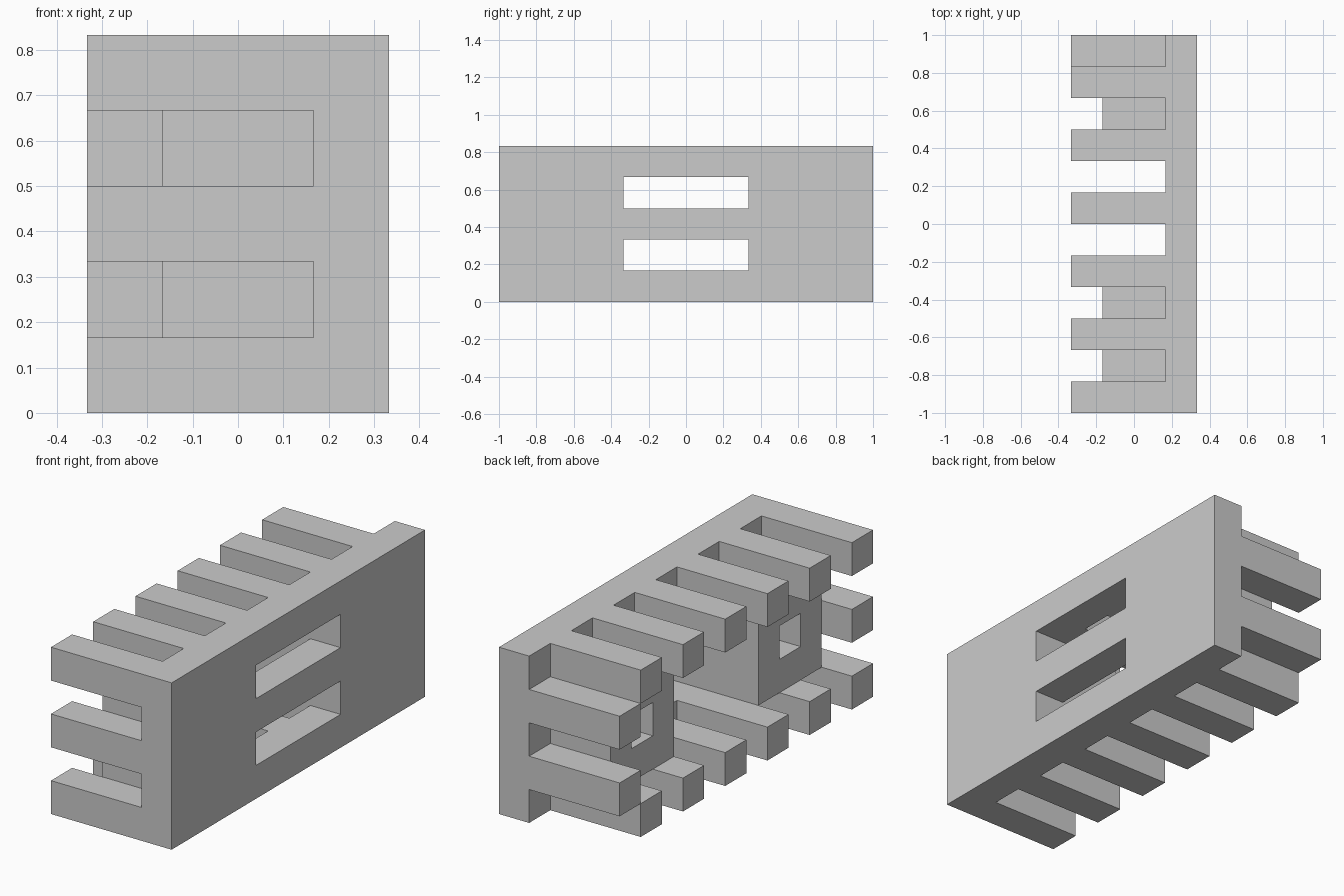
import bpy, bmesh

if "Cube" in bpy.data.objects:
    bpy.data.objects.remove(bpy.data.objects["Cube"])

U = 1 / 6  # everything sits on a grid of sixths
solid = set()


def cells(x, y, z):
    return {(i, j, k) for i in range(*x) for j in range(*y) for k in range(*z)}


# Back plate with two slots
solid |= cells((1, 2), (-6, 6), (0, 5))
for z in (1, 3):
    solid -= cells((1, 2), (-2, 2), (z, z + 1))

# Top and bottom rows of joint fingers
for y in range(-6, 6, 2):
    for z in (0, 4):
        solid |= cells((-2, 1), (y, y + 1), (z, z + 1))

# End fingers: one in the middle at the front, two at the back
solid |= cells((-2, 1), (-6, -5), (2, 3))
for z in (1, 3):
    solid |= cells((-2, 1), (5, 6), (z, z + 1))

# Two inner blocks, each with a square socket
for y in (-5, 2):
    solid |= cells((-1, 1), (y, y + 3), (1, 4))
    solid -= cells((-1, 1), (y + 1, y + 2), (2, 3))

# Skin the joined solid with outer faces only
bm = bmesh.new()
for c in sorted(solid):
    for axis in range(3):
        for side in (0, 1):
            n = list(c)
            n[axis] += 2 * side - 1
            if tuple(n) in solid:
                continue
            a, b = (axis + 1) % 3, (axis + 2) % 3
            loop = [(0, 0), (1, 0), (1, 1), (0, 1)]
            if not side:
                loop.reverse()
            quad = []
            for da, db in loop:
                p = list(c)
                p[axis] += side
                p[a] += da
                p[b] += db
                quad.append(bm.verts.new([v * U for v in p]))
            bm.faces.new(quad)
bmesh.ops.remove_doubles(bm, verts=bm.verts, dist=1e-4)
# Merge flat neighbouring faces
bmesh.ops.dissolve_limit(bm, angle_limit=0.01, verts=bm.verts, edges=bm.edges)

mesh = bpy.data.meshes.new("finger_joint_panel")
bm.to_mesh(mesh)
bm.free()
bpy.context.collection.objects.link(bpy.data.objects.new("finger_joint_panel", mesh))
